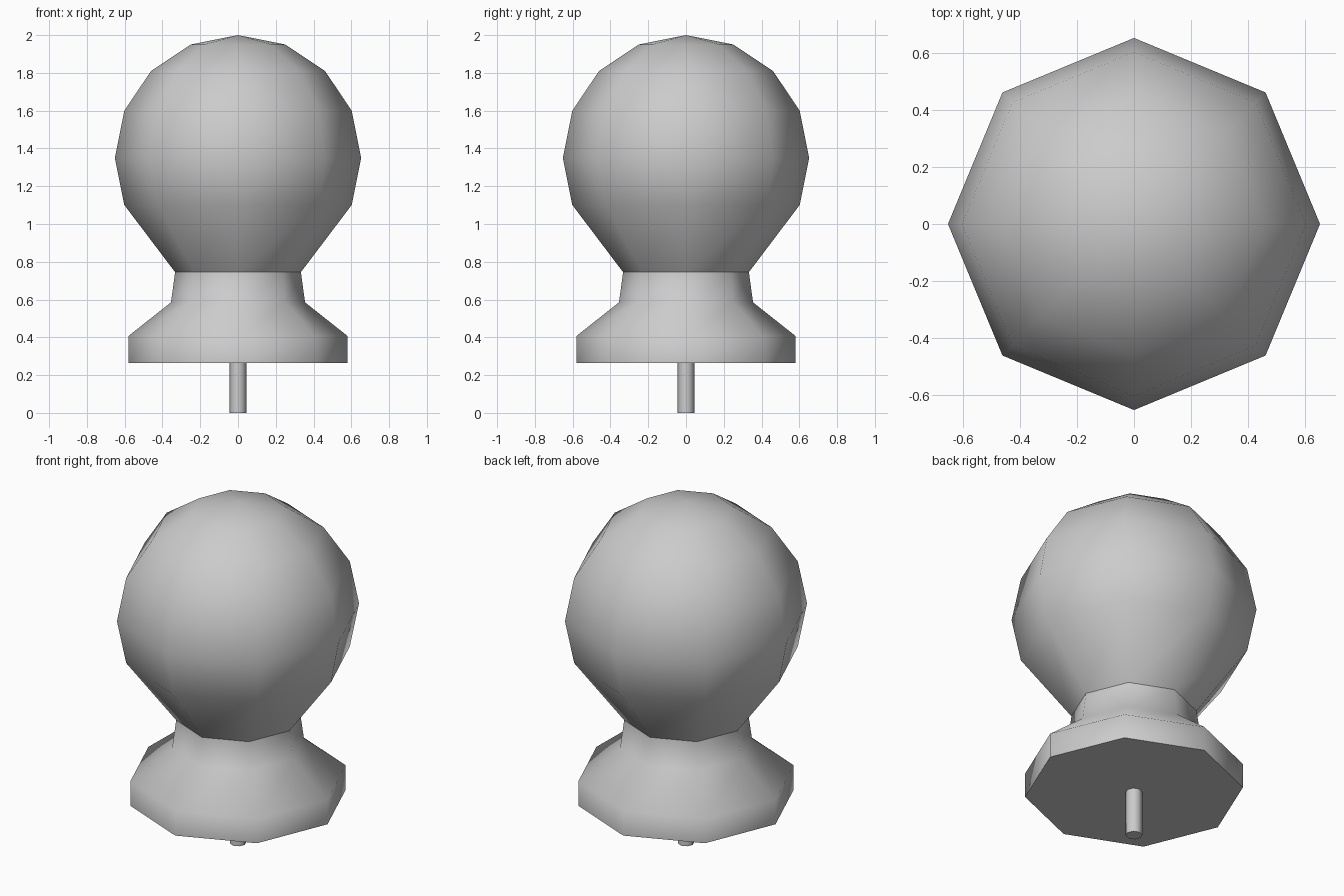
import bpy, bmesh
from math import cos, sin, pi, radians

if "Cube" in bpy.data.objects:
    bpy.data.objects.remove(bpy.data.objects["Cube"])


def lathe(name, profile, sides=8, angle=60):
    """Turn an (r, z) profile, listed bottom to top, around z; r = 0 makes a pole."""
    bm = bmesh.new()
    rings = []
    for r, z in profile:
        n = sides if r > 0 else 1
        rings.append([bm.verts.new((r * cos(2 * pi * i / sides), r * sin(2 * pi * i / sides), z))
                      for i in range(n)])
    for low, high in zip(rings, rings[1:]):
        for i in range(sides):
            j = (i + 1) % sides
            quad = [low[i % len(low)], low[j % len(low)], high[j % len(high)], high[i % len(high)]]
            bm.faces.new(list(dict.fromkeys(quad)))
    # single flat face in place of a fan at the bottom
    if profile[0][0] == 0:
        bmesh.ops.dissolve_verts(bm, verts=rings[0])
    bmesh.ops.recalc_face_normals(bm, faces=bm.faces)
    mesh = bpy.data.meshes.new(name)
    bm.to_mesh(mesh)
    bm.free()
    obj = bpy.data.objects.new(name, mesh)
    bpy.context.collection.objects.link(obj)
    bpy.ops.object.select_all(action='DESELECT')
    obj.select_set(True)
    bpy.context.view_layer.objects.active = obj
    bpy.ops.object.shade_smooth_by_angle(angle=radians(angle))
    return obj


# Ball: upper rings follow a sphere, lower part tapers into the neck
center, radius = 1.35, 0.652
ball = [(radius * cos(pi * k / 8), center + 0.65 * sin(pi * k / 8)) for k in range(-1, 4)]
lathe("ball", [(0.333, 0.745)] + ball + [(0, 2.0)])

# Base: disc, flare and neck
lathe("base", [(0, 0.264), (0.58, 0.264), (0.58, 0.407), (0.355, 0.585), (0.333, 0.745)])

# Mounting pin underneath
lathe("pin", [(0, 0), (0.044, 0), (0.044, 0.27)])
